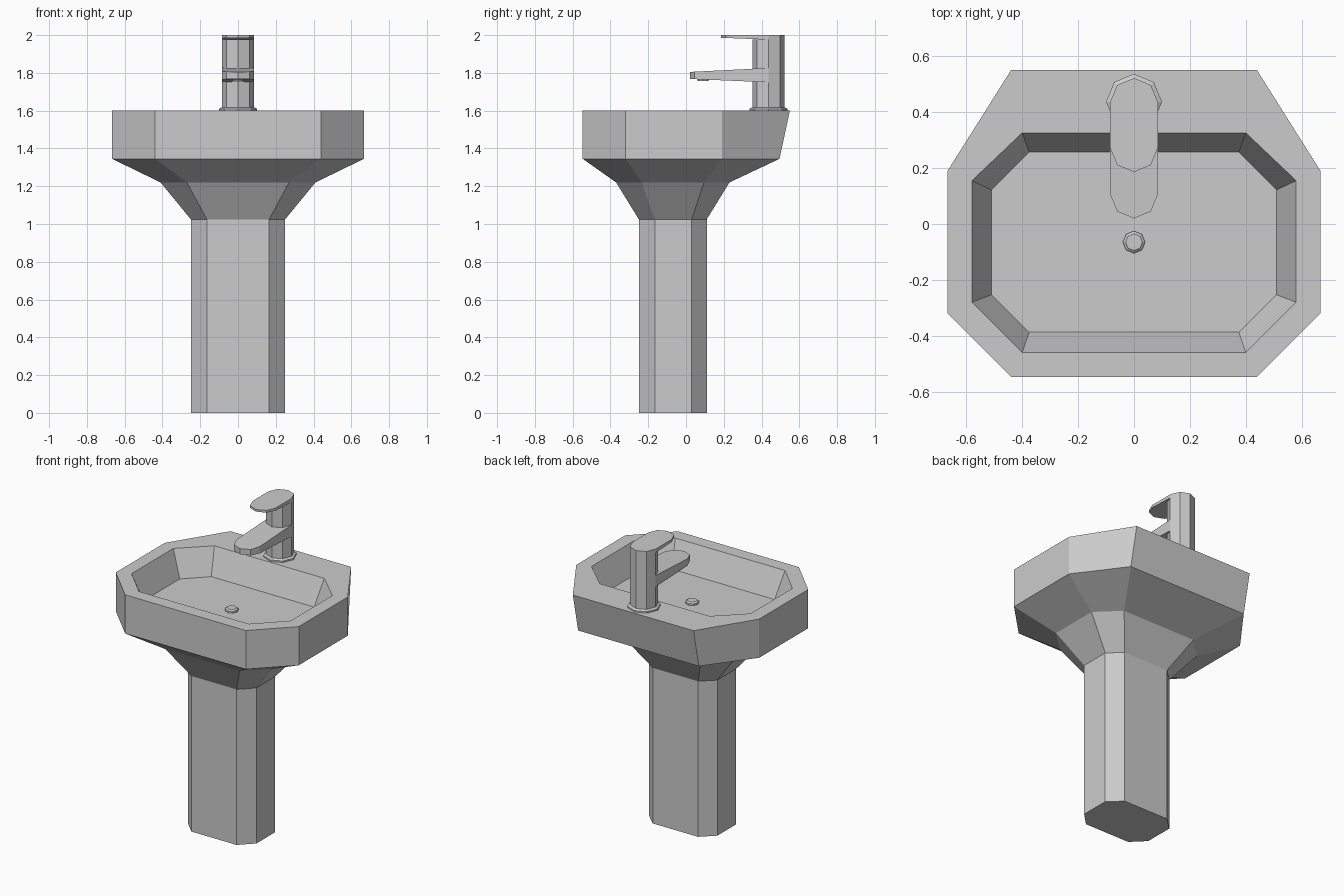
import bpy
from math import sin, cos, pi

if "Cube" in bpy.data.objects:
    bpy.data.objects.remove(bpy.data.objects["Cube"])


def build(name, rings, cap_start=True, cap_end=True):
    """Loft a list of equal-sized closed rings (counter-clockwise, bottom to top)."""
    n = len(rings[0])
    verts = [p for r in rings for p in r]
    faces = []
    for k in range(len(rings) - 1):
        a, b = k * n, (k + 1) * n
        faces += [(a + i, a + (i + 1) % n, b + (i + 1) % n, b + i) for i in range(n)]
    if cap_start:
        faces.append(tuple(reversed(range(n))))
    if cap_end:
        faces.append(tuple(range(len(verts) - n, len(verts))))
    mesh = bpy.data.meshes.new(name)
    mesh.from_pydata(verts, [], faces)
    obj = bpy.data.objects.new(name, mesh)
    bpy.context.collection.objects.link(obj)
    return obj


def cut_corner(z, x_out, x_in, front, front_in, back_in, back):
    """Rectangle with four cut corners, mirrored about x = 0."""
    right = [(x_in, front), (x_out, front_in), (x_out, back_in), (x_in, back)]
    left = [(-x, y) for x, y in reversed(right)]
    return [(x, y, z) for x, y in right + left]


def octagon(y, r, z):
    return [(r * cos(i * pi / 4), y + r * sin(i * pi / 4), z) for i in range(8)]


TAP_Y, TAP_R = 0.437, 0.085


def arm(name, tip, bottom, top, full):
    """Rounded arm reaching from the tap body to y = tip; bottom/top are (z at body, z at tip)."""
    nose = [(TAP_R * cos(a), tip + TAP_R + TAP_R * sin(a))
            for a in (pi + i * pi / 4 for i in range(5))]
    heel = [(TAP_R * cos(i * pi / 4), TAP_Y + TAP_R * sin(i * pi / 4))
            for i in (range(5) if full else (0, 4))]
    plan = nose + heel

    def level(zs):
        return [(x, y, zs[1] + (zs[0] - zs[1]) * (y - tip) / (TAP_Y - tip)) for x, y in plan]
    return build(name, [level(bottom), level(top)])


# Pedestal column
foot = (0.25, 0.165, -0.25, -0.165, 0.03, 0.11)
build("pedestal", [cut_corner(0, *foot), cut_corner(1.025, *foot)], cap_end=False)

# Basin: flared underside, outer wall, rim, sloped inner wall and floor
build("basin", [
    cut_corner(1.025, *foot),
    cut_corner(1.22, 0.41, 0.27, -0.37, -0.235, 0.095, 0.23),
    cut_corner(1.345, 0.667, 0.44, -0.547, -0.32, 0.19, 0.495),
    cut_corner(1.60, 0.667, 0.44, -0.547, -0.32, 0.19, 0.55),
    cut_corner(1.60, 0.58, 0.40, -0.46, -0.28, 0.155, 0.326),
    cut_corner(1.43, 0.51, 0.375, -0.387, -0.253, 0.122, 0.257),
], cap_start=False)

# Drain plug
build("drain", [octagon(-0.065, 0.04, 1.43), octagon(-0.065, 0.04, 1.442),
                octagon(-0.065, 0.03, 1.45)], cap_start=False)

# Tap: base collar, body, spout, outlet and lever
build("tap_collar", [octagon(TAP_Y, 0.1, 1.60), octagon(TAP_Y, 0.1, 1.61),
                     octagon(TAP_Y, TAP_R, 1.618)], cap_start=False, cap_end=False)
build("tap_body", [octagon(TAP_Y, TAP_R, 1.618), octagon(TAP_Y, TAP_R, 1.978)],
      cap_start=False, cap_end=False)
arm("tap_spout", 0.02, (1.75, 1.768), (1.826, 1.805), full=False)
build("spout_outlet", [octagon(0.09, 0.03, 1.756), octagon(0.09, 0.03, 1.775)], cap_end=False)
arm("tap_lever", 0.186, (1.976, 1.986), (2.0, 2.0), full=True)
